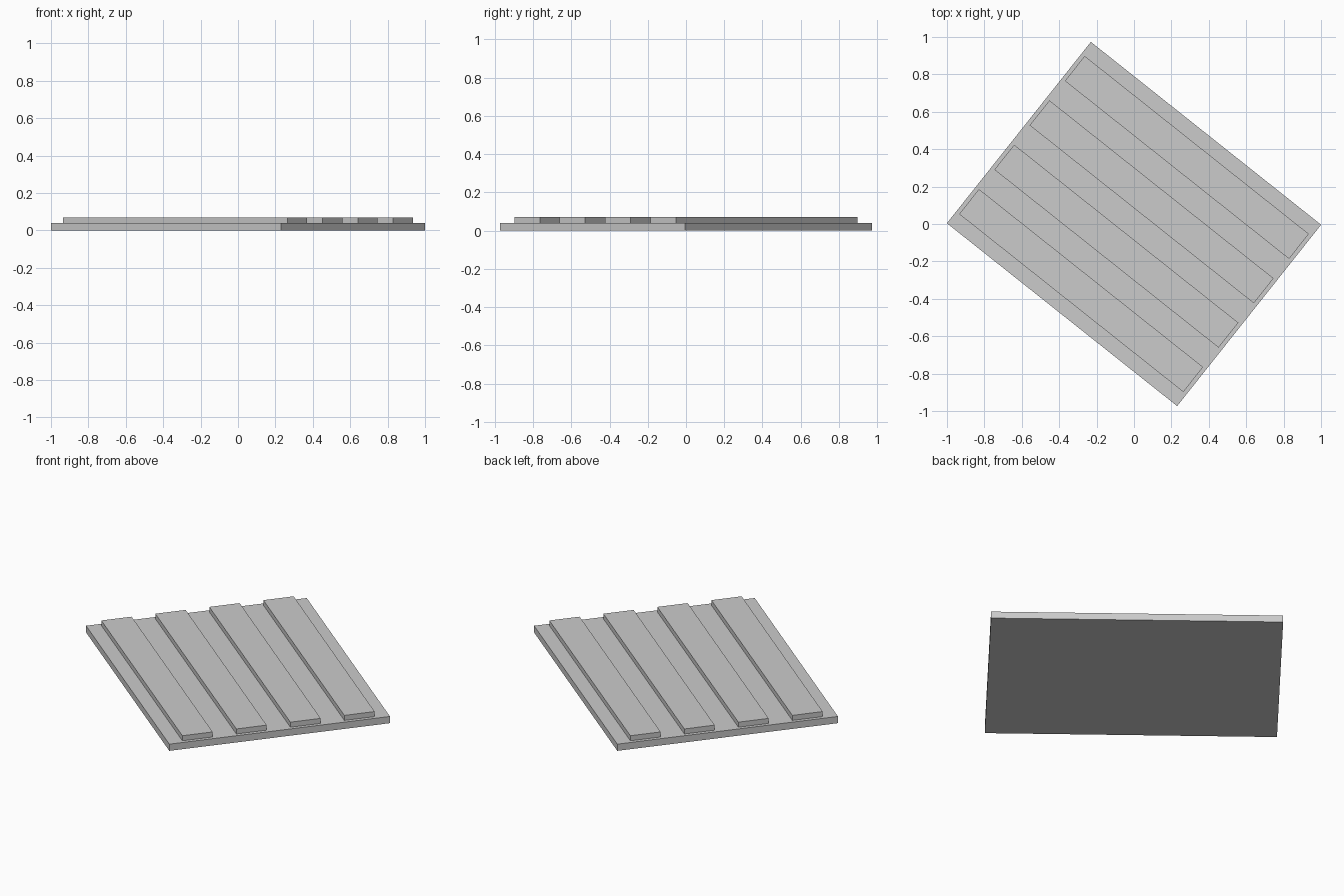
import bpy
from math import radians
from mathutils import Matrix

if "Cube" in bpy.data.objects:
    bpy.data.objects.remove(bpy.data.objects["Cube"])

# Whole panel is turned in plan
TURN = Matrix.Rotation(radians(-38.45), 4, 'Z')


def box(name, size, centre):
    bpy.ops.mesh.primitive_cube_add(size=1)
    ob = bpy.context.object
    ob.name = name
    ob.data.transform(TURN @ Matrix.Translation(centre) @ Matrix.Diagonal((*size, 1)))
    return ob


# Flat base board
box("base_board", (1.572, 1.238, 0.04), (0, 0, 0.02))

# Four raised slats running along the board
for i in range(4):
    y = (i - 1.5) * 0.303
    box(f"slat_{i + 1}", (1.53, 0.17, 0.03), (0, y, 0.055))
